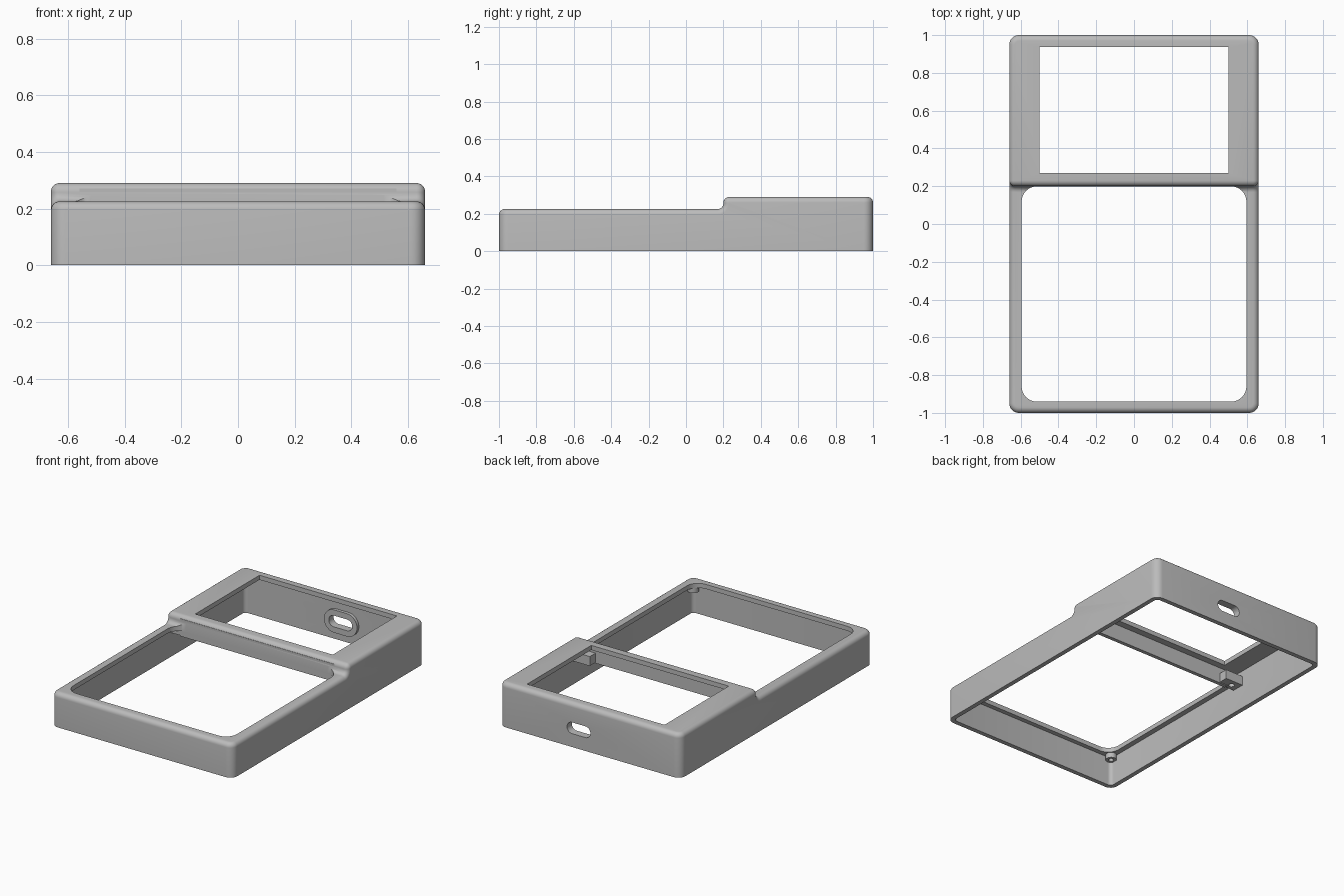
import bpy, bmesh, math
from mathutils import Vector

cube = bpy.data.objects.get("Cube")
if cube:
    bpy.data.objects.remove(cube, do_unlink=True)

grey = bpy.data.materials.new("plain grey")
grey.use_nodes = True
COLOUR = (0.5, 0.5, 0.5, 1)
grey.diffuse_color = COLOUR
grey.node_tree.nodes["Principled BSDF"].inputs["Base Color"].default_value = COLOUR


def finish(name, bm):
    bmesh.ops.recalc_face_normals(bm, faces=bm.faces)
    mesh = bpy.data.meshes.new(name)
    bm.to_mesh(mesh)
    bm.free()
    mesh.materials.append(grey)
    obj = bpy.data.objects.new(name, mesh)
    bpy.context.collection.objects.link(obj)
    return obj


def bevel(bm, edges, radius, segments=6):
    bmesh.ops.bevel(bm, geom=list(edges), offset=radius, offset_type='OFFSET',
                    segments=segments, profile=0.5, affect='EDGES', clamp_overlap=False)


def along(edge, axis):
    d = (edge.verts[0].co - edge.verts[1].co).normalized()
    return abs(d[axis]) > 0.999


def block(name, lo, hi, axis=2, radius=0):
    """Box between two corners, with the edges along one axis rounded."""
    bm = bmesh.new()
    bmesh.ops.create_cube(bm, size=1)
    lo, hi = Vector(lo), Vector(hi)
    for v in bm.verts:
        v.co = (lo + hi) / 2 + v.co * (hi - lo)
    if radius:
        bevel(bm, [e for e in bm.edges if along(e, axis)], radius, 8)
    return finish(name, bm)


def stepped(name, half_x, half_y, step_y, bottom, low, high, corner, top_round=0):
    """Solid with a low front deck and a raised back deck."""
    bm = bmesh.new()
    profile = [(-half_y, bottom), (half_y, bottom), (half_y, high),
               (step_y, high), (step_y, low), (-half_y, low)]
    face = bm.faces.new([bm.verts.new((-half_x, y, z)) for y, z in profile])
    side = bmesh.ops.extrude_face_region(bm, geom=[face])["geom"]
    bmesh.ops.translate(bm, vec=(2 * half_x, 0, 0),
                        verts=[v for v in side if isinstance(v, bmesh.types.BMVert)])
    bmesh.ops.recalc_face_normals(bm, faces=bm.faces)
    if top_round:
        # soften the step first, so the rim can follow it
        bevel(bm, [e for e in bm.edges if along(e, 0) and
                   abs(e.verts[0].co.y - step_y) < 0.001], 0.031)
    bevel(bm, [e for e in bm.edges if along(e, 2) and
               abs(abs(e.verts[0].co.y) - half_y) < 0.001], corner)
    if top_round:
        bevel(bm, [e for e in bm.edges if e.calc_face_angle(0) > 0.7 and
                   max(v.co.z for v in e.verts) > bottom + 0.01], top_round)
    return finish(name, bm)


def apply_boolean(obj, cutters, operation='DIFFERENCE'):
    for cutter in cutters:
        mod = obj.modifiers.new("cut", 'BOOLEAN')
        mod.operation, mod.object, mod.solver = operation, cutter, 'EXACT'
        bpy.ops.object.select_all(action='DESELECT')
        bpy.context.view_layer.objects.active = obj
        obj.select_set(True)
        bpy.ops.object.modifier_apply(modifier=mod.name)
    for cutter in cutters:
        bpy.data.objects.remove(cutter, do_unlink=True)


def rod(name, x, y, z0, z1, radius):
    bm = bmesh.new()
    bmesh.ops.create_cone(bm, cap_ends=True, segments=24, radius1=radius,
                          radius2=radius, depth=z1 - z0)
    bmesh.ops.translate(bm, vec=(x, y, (z0 + z1) / 2), verts=bm.verts)
    return finish(name, bm)


# Case: rounded stepped shell, hollow and open underneath
case = stepped("case_shell", 0.66, 1.0, 0.2, 0, 0.225, 0.29, 0.05, 0.03)
apply_boolean(case, [
    stepped("cavity", 0.63, 0.97, 0.225, -0.1, 0.195, 0.26, 0.025),
    block("front_opening", (-0.595, -0.94, -0.2), (0.595, 0.199, 0.5), 2, 0.08),
    block("back_window", (-0.5, 0.27, -0.2), (0.5, 0.937, 0.5)),
])

# Port: raised rim on the inside of the back wall, then a slot through both
PORT_X, PORT_Z = 0.08, 0.125


def port_shape(name, half_w, half_h, y0, y1):
    return block(name, (PORT_X - half_w, y0, PORT_Z - half_h),
                 (PORT_X + half_w, y1, PORT_Z + half_h), 1, half_h - 0.001)


rim = port_shape("port_rim", 0.12, 0.075, 0.95, 0.975)
apply_boolean(rim, [port_shape("slot", 0.085, 0.037, 0.9, 1.1)])
apply_boolean(case, [port_shape("slot", 0.085, 0.037, 0.9, 1.1)])

# Divider wall below the step
divider = block("divider_wall", (-0.56, 0.2, 0.155), (0.56, 0.225, 0.27))
parts = [case, rim, divider]

# Screw blocks behind the divider and screw posts in the front corners
for side, label in ((1, "left"), (-1, "right")):
    xs = sorted((side * 0.5, side * 0.635))
    screw_block = block(label + "_screw_block", (xs[0], 0.2, 0.16), (xs[1], 0.285, 0.222))
    apply_boolean(screw_block, [rod("hole", side * 0.58, 0.24, 0.1, 0.205, 0.018)])
    post = rod(label + "_screw_post", side * 0.603, -0.937, 0.16, 0.2, 0.034)
    apply_boolean(post, [rod("hole", side * 0.603, -0.937, 0.1, 0.19, 0.016)])
    parts += [screw_block, post]

bpy.ops.object.select_all(action='DESELECT')
for part in parts:
    part.select_set(True)
bpy.context.view_layer.objects.active = case
bpy.ops.object.shade_smooth_by_angle(angle=math.radians(35))
